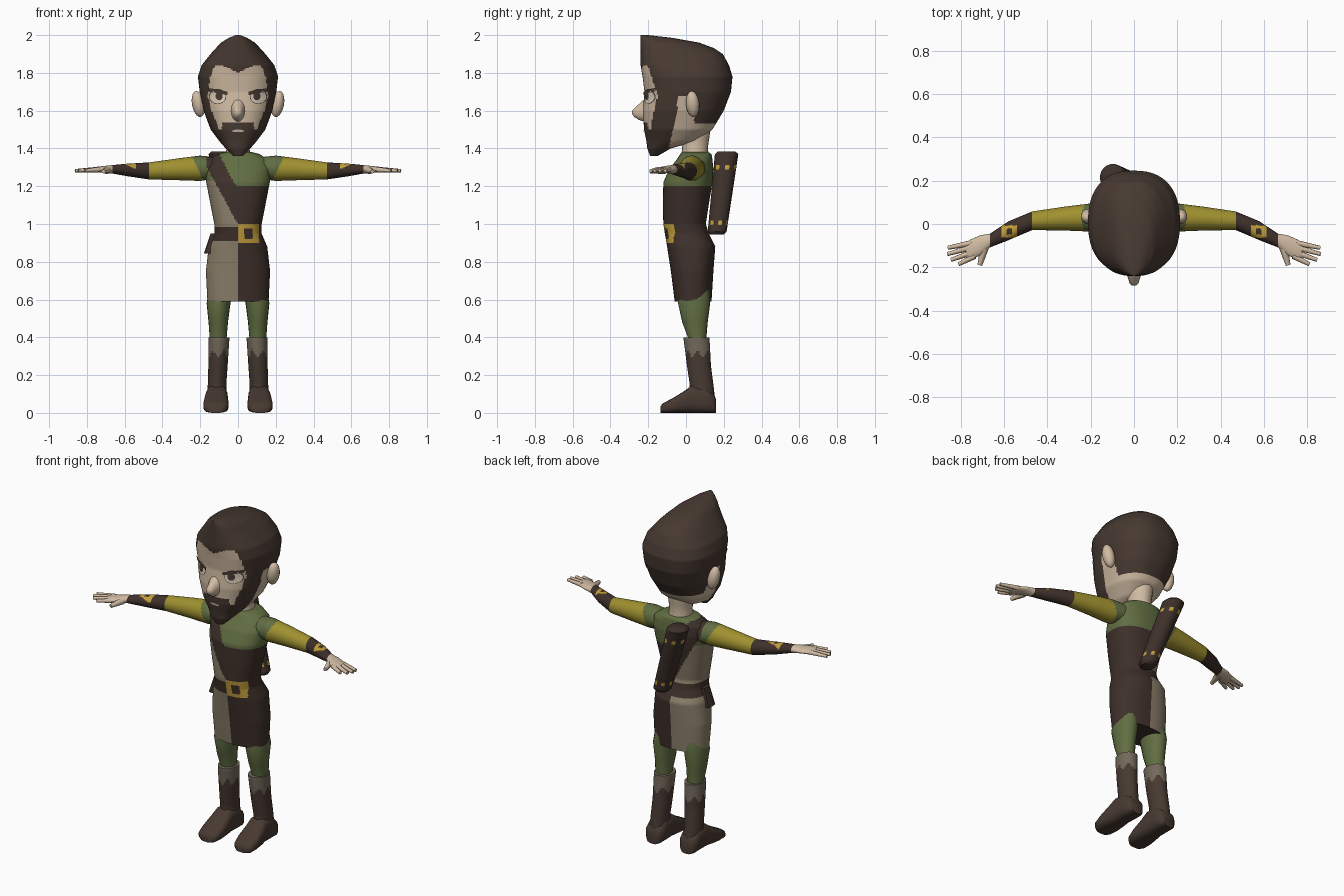
import bpy, bmesh, math
from mathutils import Vector, Matrix
from mathutils.bvhtree import BVHTree

if "Cube" in bpy.data.objects:
    bpy.data.objects.remove(bpy.data.objects["Cube"])


def lin(c):
    c /= 255
    return c / 12.92 if c < 0.04045 else ((c + 0.055) / 1.055) ** 2.4


COLOURS = {"skin": (208, 187, 162), "hair_brown": (71, 57, 49), "leather_brown": (62, 48, 42),
           "green_cloth": (97, 110, 66), "yellow_cloth": (160, 145, 48), "taupe_cloth": (142, 129, 108),
           "gold": (194, 158, 58), "cuff_grey": (115, 104, 90), "eye_cream": (222, 208, 188)}
MATS = []
for n, c in COLOURS.items():
    m = bpy.data.materials.new(n)
    m.diffuse_color = (*[lin(v) for v in c], 1)
    m.use_nodes = True
    m.node_tree.nodes["Principled BSDF"].inputs["Base Color"].default_value = m.diffuse_color
    MATS.append(m)
SKIN, HAIR, LEATHER, GREEN, YELLOW, TAUPE, GOLD, CUFF, CREAM = range(len(MATS))


def finish(name, bm, colour, angle=50):
    """Turn a bmesh into an object; colour is an index or a rule of the face centre."""
    bmesh.ops.recalc_face_normals(bm, faces=bm.faces)
    rule = colour if callable(colour) else (lambda p: colour)
    picks = [rule(f.calc_center_median()) for f in bm.faces]
    used = sorted(set(picks))
    me = bpy.data.meshes.new(name)
    for f, c in zip(bm.faces, picks):
        f.material_index = used.index(c)
    bm.to_mesh(me)
    bm.free()
    for i in used:
        me.materials.append(MATS[i])
    ob = bpy.data.objects.new(name, me)
    bpy.context.collection.objects.link(ob)
    bpy.ops.object.select_all(action='DESELECT')
    ob.select_set(True)
    bpy.context.view_layer.objects.active = ob
    bpy.ops.object.shade_smooth_by_angle(angle=math.radians(angle))
    return ob


def loft(name, keys, colour, axis='z', n=24, step=0.1, e=2.0, side=1):
    """Skin rounded sections (t, a0, a1, b0, b1) along an axis; side=-1 mirrors in x."""
    sections = [keys[0]]
    for k0, k1 in zip(keys, keys[1:]):
        m = max(1, math.ceil(abs(k1[0] - k0[0]) / step))
        sections += [[p + (q - p) * i / m for p, q in zip(k0, k1)] for i in range(1, m + 1)]
    bm = bmesh.new()
    rings = []
    for t, a0, a1, b0, b1 in sections:
        ring = []
        for i in range(n):
            w = 2 * math.pi * i / n
            c, s = math.cos(w), math.sin(w)
            r = (abs(c) ** e + abs(s) ** e) ** (-1 / e)
            a = (a0 + a1) / 2 + (a1 - a0) / 2 * c * r
            b = (b0 + b1) / 2 + (b1 - b0) / 2 * s * r
            x, y, z = {'z': (a, b, t), 'x': (t, a, b), 'y': (a, t, b)}[axis]
            ring.append(bm.verts.new((x * side, y, z)))
        rings.append(ring)
    for r0, r1 in zip(rings, rings[1:]):
        for i in range(n):
            j = (i + 1) % n
            bm.faces.new((r0[i], r0[j], r1[j], r1[i]))
    bm.faces.new(rings[0])
    bm.faces.new(rings[-1])
    return finish(name, bm, colour)


def tube(name, p0, p1, r0, r1, colour):
    p0, p1 = Vector(p0), Vector(p1)
    d = p1 - p0
    mat = Matrix.Translation((p0 + p1) / 2) @ d.to_track_quat('Z', 'Y').to_matrix().to_4x4()
    bm = bmesh.new()
    bmesh.ops.create_cone(bm, cap_ends=True, segments=8, radius1=r0, radius2=r1, depth=d.length, matrix=mat)
    return finish(name, bm, colour)


# ---- head: skin, hair and beard on one skull
def lerp(z, z0, v0, z1, v1):
    return v0 + (v1 - v0) * min(1, max(0, (z - z0) / (z1 - z0)))


def head_rule(p):
    x, y, z = abs(p.x), p.y, p.z
    if z > min(1.84, 1.80 + 0.5 * x):
        return HAIR
    if z > 1.68:
        return HAIR if y > -0.15 - (z - 1.68) * 0.33 else SKIN
    if z > 1.53 and y > 0.045:
        return HAIR
    back = lerp(z, 1.40, -0.09, 1.68, -0.035)
    front = lerp(z, 1.53, -0.185, 1.68, -0.15)
    if y < back and (y > front or (z < 1.535 and x < 0.085) or z < 1.50):
        return HAIR
    return SKIN


head = loft("head", [
    (1.36, -.025, .025, -.19, -.15), (1.40, -.065, .065, -.205, -.08), (1.44, -.10, .10, -.21, .06),
    (1.50, -.145, .145, -.222, .14), (1.60, -.182, .182, -.228, .20), (1.70, -.203, .203, -.22, .238),
    (1.78, -.212, .212, -.23, .246), (1.84, -.193, .193, -.24, .228), (1.90, -.145, .145, -.24, .195),
    (1.93, -.118, .118, -.24, .15), (1.96, -.09, .09, -.24, .07), (1.985, -.05, .05, -.24, -.07),
    (2.0, -.012, .012, -.24, -.2)], head_rule, n=128, step=0.008, e=2.4)
loft("neck", [(1.34, -.075, .075, -.03, .125), (1.40, -.06, .06, -.02, .115), (1.50, -.07, .07, -.04, .13)],
     SKIN, n=20)
loft("nose", [(-.20, -.045, .045, 1.535, 1.68), (-.25, -.028, .028, 1.55, 1.635),
              (-.275, -.02, .02, 1.567, 1.612), (-.285, -.008, .008, 1.582, 1.60)], SKIN, axis='y', n=14)

# ---- face details: thin plates laid on the head
bm = bmesh.new()
bm.from_mesh(head.data)
skull = BVHTree.FromBMesh(bm)
bm.free()


def plate(name, pts, colour, lift):
    cx, cz = (sum(p[i] for p in pts) / len(pts) for i in (0, 1))
    b = bmesh.new()

    def put(x, z):
        hit = skull.ray_cast(Vector((x, -1, z)), Vector((0, 1, 0)))[0]
        return b.verts.new((x, hit.y - lift, z))
    mid = put(cx, cz)
    ring = [put(*p) for p in pts]
    for i in range(len(ring)):
        b.faces.new((mid, ring[i], ring[(i + 1) % len(ring)]))
    ob = finish(name, b, colour)
    if ob.data.polygons[0].normal.y > 0:
        ob.data.flip_normals()


def oval(x, z, rx, rz):
    return [(x + rx * math.cos(i * math.pi / 10), z + rz * math.sin(i * math.pi / 10)) for i in range(20)]


for s, tag in ((1, "left"), (-1, "right")):
    plate(f"{tag}_eye_rim", oval(s * .108, 1.675, .046, .04), HAIR, .002)
    plate(f"{tag}_eye", oval(s * .108, 1.674, .042, .036), CREAM, .004)
    plate(f"{tag}_iris", oval(s * .100, 1.677, .019, .022), HAIR, .006)
    plate(f"{tag}_brow", [(s * .055, 1.682), (s * .055, 1.70), (s * .105, 1.712), (s * .16, 1.72),
                          (s * .155, 1.70), (s * .105, 1.693)], HAIR, .008)
    # ear
    b = bmesh.new()
    turn = Matrix.Rotation(s * -.45, 4, 'Z') @ Matrix.Rotation(s * .2, 4, 'Y')
    bmesh.ops.create_uvsphere(b, u_segments=14, v_segments=10, radius=1,
                              matrix=Matrix.Translation((s * .21, .035, 1.635)) @ turn
                              @ Matrix.Diagonal((.034, .036, .07, 1)))
    finish(f"{tag}_ear", b, SKIN)
plate("lip", oval(0, 1.493, .032, .007), SKIN, .004)


# ---- tunic: two halves, shoulder yoke, diagonal strap, belt and buckle
def tunic_rule(p):
    x, y, z = p
    if y < 0 and 0 < x < .112 and .90 < z < 1.0:
        return LEATHER if .035 < x < .078 and .925 < z < .975 else GOLD
    if .91 < z < .985:
        return LEATHER
    if z > 1.205 and x > -.1 + (1.37 - z) * .53:
        return GREEN
    if x < min(0, -.165 + (1.3 - z) * .55):
        return GREEN if z > 1.23 else TAUPE
    return LEATHER


loft("tunic", [
    (.59, -.162, .162, -.06, .135), (.75, -.17, .17, -.08, .145), (.88, -.155, .155, -.10, .155),
    (.95, -.125, .125, -.112, .12), (1.0, -.125, .125, -.12, .105), (1.10, -.145, .145, -.122, .12),
    (1.22, -.168, .168, -.12, .14), (1.29, -.175, .175, -.09, .145), (1.34, -.16, .16, -.05, .14),
    (1.37, -.115, .115, -.03, .135), (1.38, -.075, .075, -.02, .12)], tunic_rule, n=120, step=0.01, e=2.3)
loft("pouch", [(.845, -.18, -.12, -.03, .04), (.95, -.145, -.10, -.025, .035)], LEATHER, n=16, e=5)


# ---- quiver slung across the back
def quiver_rule(p):
    w = math.atan2(p.y - .165 - (p.z - .96) * .12, p.x - .04 + (p.z - .96) * .333)
    near = abs(p.z - 1.30) < .014 or abs(p.z - 1.01) < .014
    return GOLD if near and math.sin(7 * w) > .2 else LEATHER


loft("quiver", [(.945, .005, .08, .125, .20), (.96, -.01, .09, .115, .215), (1.37, -.157, -.037, .153, .277),
                (1.385, -.14, -.055, .17, .26)], quiver_rule, n=48, step=0.012)


# ---- arms with sleeve, bracer and hand
def arm_rule(p):
    x = abs(p.x)
    if x > .668:
        return SKIN
    if x > .47:
        u, v = abs(x - .577), abs(p.y + .035)
        if p.z > 1.293 and u < .036 and v < .028:
            return LEATHER if u < .014 and v < .014 else GOLD
        return LEATHER
    return YELLOW if x > .18 + (p.z - 1.23) * .5 else GREEN if x > .165 else tunic_rule(p)


def boot_rule(p):
    w = math.atan2(p.y - .06, abs(p.x) - .105) / (2 * math.pi) * 6
    return CUFF if p.z > .29 + .09 * abs((w % 1) - .5) else HAIR


for s, tag in ((1, "left"), (-1, "right")):
    loft(f"{tag}_arm", [
        (.08, -.03, .11, 1.245, 1.35), (.20, -.035, .095, 1.228, 1.362), (.32, -.03, .08, 1.232, 1.347),
        (.47, -.028, .058, 1.236, 1.326), (.58, -.075, .012, 1.252, 1.32), (.665, -.108, -.045, 1.267, 1.312),
        (.71, -.145, -.052, 1.272, 1.307), (.755, -.165, -.072, 1.272, 1.302), (.775, -.155, -.085, 1.276, 1.298)],
        arm_rule, axis='x', n=48, step=0.008, side=s)
    for i, (x0, y0, x1, y1) in enumerate([(.75, -.088, .86, -.11), (.75, -.108, .862, -.139),
                                          (.745, -.13, .845, -.166), (.735, -.148, .81, -.186)]):
        tube(f"{tag}_finger_{i + 1}", (s * x0, y0, 1.288), (s * x1, y1, 1.282), .014, .009, SKIN)
    tube(f"{tag}_thumb", (s * .69, -.11, 1.285), (s * .712, -.19, 1.278), .02, .011, SKIN)

    # leg and boot
    loft(f"{tag}_leg", [(.68, .02, .15, -.03, .12), (.58, .04, .166, -.042, .128), (.48, .053, .156, -.02, .115),
                        (.40, .06, .15, .01, .108), (.36, .06, .15, .01, .108)], GREEN, n=20, side=s)
    loft(f"{tag}_boot", [(.40, .046, .156, -.012, .125), (.385, .046, .156, -.012, .125), (.25, .055, .157, .005, .132),
                         (.15, .062, .16, .02, .145), (.04, .058, .166, .01, .158)],
         boot_rule, n=48, step=0.012, side=s)
    loft(f"{tag}_foot", [(-.136, .08, .155, 0, .035), (-.12, .06, .178, 0, .052), (-.07, .05, .184, 0, .078),
                         (-.01, .052, .178, 0, .115), (.03, .056, .17, 0, .145), (.10, .054, .17, 0, .14),
                         (.145, .06, .165, 0, .10), (.16, .075, .15, 0, .07)], HAIR, axis='y', n=24, e=3.2, side=s)
